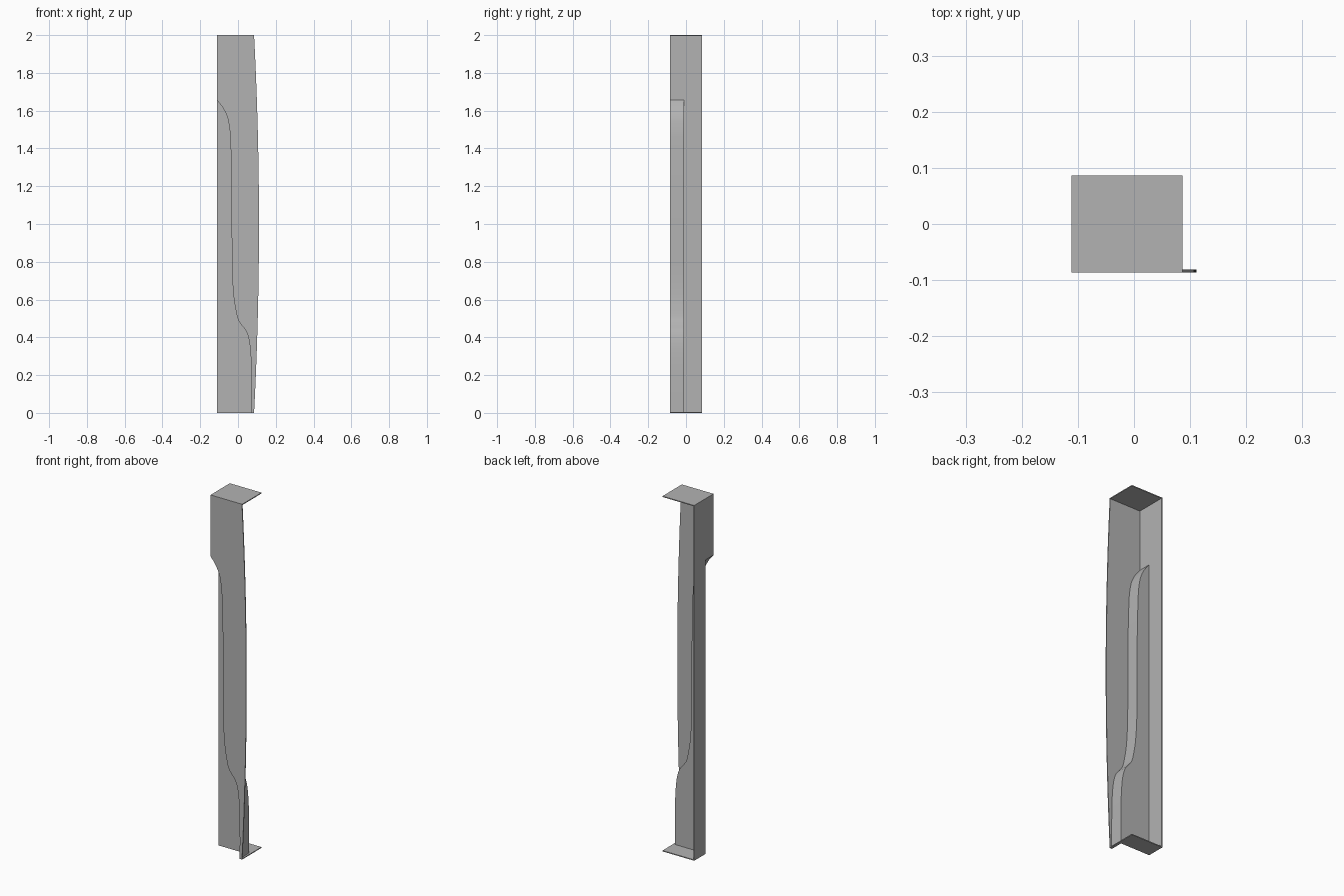
import bpy, bmesh
from mathutils import Vector

if "Cube" in bpy.data.objects:
    bpy.data.objects.remove(bpy.data.objects["Cube"])

X0, X1 = -0.111, 0.086      # left wall, right edge of end plates
Y0, YR, Y1 = -0.086, -0.015, 0.086   # front, recessed plane, back
T = 0.005                   # sheet thickness

grey = bpy.data.materials.new("plain_grey")
grey.diffuse_color = (0.45, 0.45, 0.45, 1)
grey.use_nodes = True
grey.node_tree.nodes["Principled BSDF"].inputs["Base Color"].default_value = grey.diffuse_color


def finish(name, bm):
    bmesh.ops.recalc_face_normals(bm, faces=bm.faces)
    me = bpy.data.meshes.new(name)
    bm.to_mesh(me)
    bm.free()
    ob = bpy.data.objects.new(name, me)
    me.materials.append(grey)
    bpy.context.collection.objects.link(ob)
    ob.select_set(True)
    bpy.context.view_layer.objects.active = ob
    bpy.ops.object.shade_smooth_by_angle(angle=0.5)
    ob.select_set(False)


def ribbon(name, left, right, ya, yb):
    """Sheet between two (x, z) lines, with depth from ya to yb."""
    bm = bmesh.new()
    rows = []
    for (lx, lz), (rx, rz) in zip(left, right):
        rows.append([bm.verts.new(p) for p in
                     ((lx, ya, lz), (rx, ya, rz), (rx, yb, rz), (lx, yb, lz))])
    for a, b in zip(rows, rows[1:]):
        for i in range(4):
            j = (i + 1) % 4
            bm.faces.new((a[i], a[j], b[j], b[i]))
    bm.faces.new(rows[0])
    bm.faces.new(rows[-1])
    finish(name, bm)


def sheet(name, points, thickness):
    """Flat outline extruded by a thickness vector."""
    bm = bmesh.new()
    face = bm.faces.new([bm.verts.new(p) for p in points])
    ext = bmesh.ops.extrude_face_region(bm, geom=[face])
    verts = [v for v in ext["geom"] if isinstance(v, bmesh.types.BMVert)]
    bmesh.ops.translate(bm, verts=verts, vec=thickness)
    finish(name, bm)


def smooth_line(pts, n=5):
    """Catmull-Rom curve through the points."""
    p = [Vector(q) for q in pts]
    p = [2 * p[0] - p[1]] + p + [2 * p[-1] - p[-2]]
    out = []
    for a, b, c, d in zip(p, p[1:], p[2:], p[3:]):
        for k in range(n):
            t = k / n
            out.append(0.5 * (2 * b + (c - a) * t + (2 * a - 5 * b + 4 * c - d) * t * t
                              + (3 * b - a - 3 * c + d) * t ** 3))
    return out + [p[-2]]


def bowed_edge(z):
    return 0.111 - 0.026 * (z - 1) ** 2


# Flowing step line, from the bottom up (x, z)
step = smooth_line([(0.071, 0), (0.071, 0.15), (0.069, 0.27), (0.061, 0.37), (0.045, 0.43),
                    (0.019, 0.465), (0, 0.495), (-0.013, 0.55), (-0.024, 0.625), (-0.031, 0.74),
                    (-0.033, 0.9), (-0.034, 1.2), (-0.040, 1.44), (-0.047, 1.52),
                    (-0.058, 1.57), (-0.08, 1.615), (X0, 1.655)])
Z_STEP = step[-1].y

# Front plate: step line on the left, bowed edge on the right
left = [tuple(p) for p in step] + [(X0, Z_STEP + (2 - Z_STEP) * i / 5) for i in range(1, 6)]
ribbon("front_plate", left, [(bowed_edge(z), z) for x, z in left], Y0, Y0 + T)

# Recessed plate behind the step line
ribbon("recessed_plate", [(X0, p.y) for p in step], [tuple(p) for p in step], YR, YR + T)

# Step wall joining the front and recessed plates
inner = []
for i, p in enumerate(step):
    d = (step[min(i + 1, len(step) - 1)] - step[max(i - 1, 0)]).normalized()
    inner.append((p.x + d.y * T, p.y - d.x * T))
ribbon("step_wall", [tuple(p) for p in step], inner, Y0 + 0.001, YR + T)

# Left side wall, deeper above the step
sheet("left_wall", [(X0, YR, 0), (X0, Y1, 0), (X0, Y1, 2), (X0, Y0, 2),
                    (X0, Y0, Z_STEP), (X0, YR, Z_STEP)], (T, 0, 0))

# End plates
sheet("top_plate", [(X0, Y0, 2), (X1, Y0, 2), (X1, Y1, 2), (X0, Y1, 2)], (0, 0, -T))
sheet("bottom_plate", [(X0, YR, 0), (0.071, YR, 0), (0.071, Y0, 0), (X1, Y0, 0),
                       (X1, Y1, 0), (X0, Y1, 0)], (0, 0, T))
